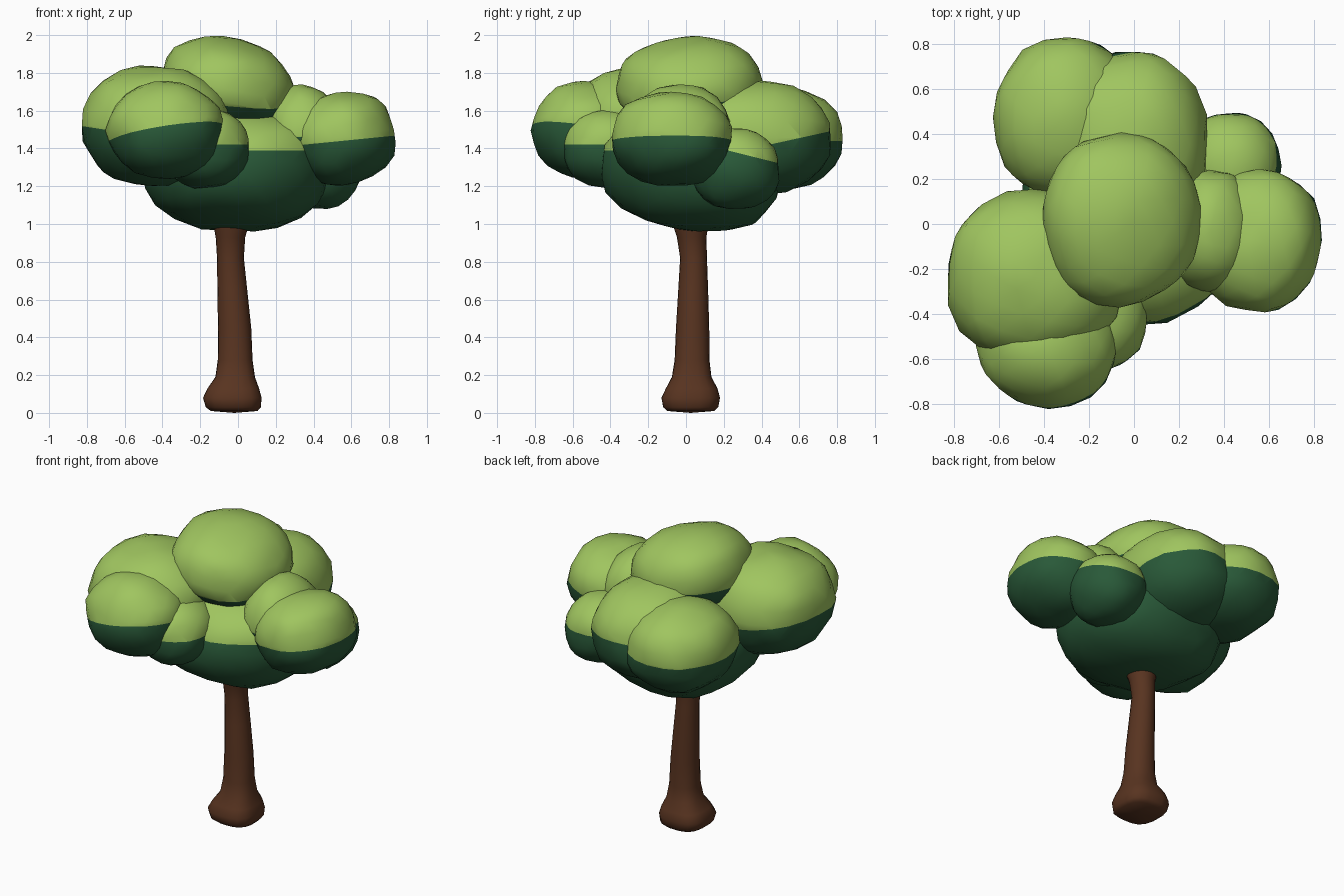
import bpy
import bmesh
import math
from mathutils import Vector, Euler, noise

cube = bpy.data.objects.get("Cube")
if cube:
    bpy.data.objects.remove(cube, do_unlink=True)


def material(name, rgb):
    m = bpy.data.materials.new(name)
    m.use_nodes = True
    m.diffuse_color = (*rgb, 1)
    m.node_tree.nodes["Principled BSDF"].inputs["Base Color"].default_value = (*rgb, 1)
    return m


LIGHT = material("light leaf green", (0.35, 0.56, 0.115))
DARK = material("dark leaf green", (0.022, 0.1, 0.04))
BARK = material("bark brown", (0.098, 0.034, 0.0145))


def finish(bm, name, mats):
    mesh = bpy.data.meshes.new(name)
    bm.to_mesh(mesh)
    bm.free()
    for m in mats:
        mesh.materials.append(m)
    for p in mesh.polygons:
        p.use_smooth = True
    obj = bpy.data.objects.new(name, mesh)
    bpy.context.collection.objects.link(obj)
    return obj


def leaf_clump(name, centre, radii, split, tilt=(0, 0), turn=(0, 0, 0), power=2.25):
    """Lumpy, slightly boxy ball: light above a tilted plane, dark below."""
    centre = Vector(centre)
    spin = Euler([math.radians(a) for a in turn]).to_matrix()
    bm = bmesh.new()
    bmesh.ops.create_icosphere(bm, subdivisions=3, radius=1)
    for v in bm.verts:
        d = v.co.normalized()
        boxy = sum(abs(c) ** power for c in d) ** (-1 / power)
        lump = 1 + 0.06 * noise.noise(d * 2 + centre * 5)
        v.co = centre + spin @ Vector([c * r for c, r in zip(d, radii)]) * boxy * lump
    normal = Vector((-tilt[0], -tilt[1], 1))
    point = Vector((centre.x, centre.y, split))
    bmesh.ops.bisect_plane(bm, geom=bm.verts[:] + bm.edges[:] + bm.faces[:],
                           plane_co=point, plane_no=normal)
    for f in bm.faces:
        f.material_index = int((f.calc_center_median() - point).dot(normal) < 0)
    return finish(bm, name, [LIGHT, DARK])


# Foliage
leaf_clump("core_foliage", (-0.01, 0.03, 1.28), (0.48, 0.47, 0.31), 1.39,
           turn=(-7, 0, 0), power=2.5)
leaf_clump("crown_foliage", (-0.06, 0.02, 1.735), (0.35, 0.385, 0.25), 1.66,
           (-0.1, 0.1), (3, 12, 0), 2.2)
leaf_clump("left_foliage", (0.55, -0.075, 1.45), (0.28, 0.315, 0.245), 1.44,
           (0.1, 0), (0, -10, -10))
leaf_clump("inner_left_foliage", (0.34, -0.03, 1.47), (0.2, 0.27, 0.265), 1.46)
leaf_clump("back_left_foliage", (0.43, 0.26, 1.29), (0.22, 0.235, 0.215), 1.38, (0, -0.25))
leaf_clump("right_foliage", (-0.44, -0.235, 1.52), (0.39, 0.385, 0.315), 1.46, (-0.15, 0))
leaf_clump("front_foliage", (-0.38, -0.54, 1.495), (0.31, 0.275, 0.26), 1.48,
           (0.15, -0.15), power=2.05)
leaf_clump("front_small_foliage", (-0.17, -0.41, 1.4), (0.23, 0.24, 0.21), 1.42)
leaf_clump("back_right_foliage", (-0.3, 0.475, 1.45), (0.32, 0.355, 0.27), 1.44)
leaf_clump("back_foliage", (-0.025, 0.35, 1.455), (0.35, 0.42, 0.31), 1.4, (0, 0.22))

# Trunk rings: height, centre x, centre y, radius, root lobe depth
RINGS = [
    (0.01, -0.02, 0.025, 0.13, 0.05), (0.03, -0.025, 0.025, 0.155, 0.06),
    (0.08, -0.03, 0.025, 0.165, 0.06), (0.13, -0.025, 0.03, 0.145, 0.06),
    (0.19, -0.015, 0.03, 0.109, 0.04), (0.28, -0.015, 0.032, 0.094, 0.02),
    (0.45, -0.018, 0.035, 0.088, 0), (0.65, -0.03, 0.038, 0.079, 0),
    (0.82, -0.04, 0.04, 0.071, 0), (0.93, -0.04, 0.03, 0.078, 0),
    (1.02, -0.035, 0.022, 0.1, 0), (1.15, -0.03, 0.02, 0.12, 0),
]
SIDES = 20
bm = bmesh.new()
loops = []
for z, cx, cy, r, lobe in RINGS:
    ring = []
    for i in range(SIDES):
        a = math.tau * i / SIDES
        rr = r * (1 - lobe * math.cos(4 * a))
        ring.append(bm.verts.new((cx + rr * math.cos(a), cy + rr * math.sin(a), z)))
    loops.append(ring)
for low, high in zip(loops, loops[1:]):
    for i in range(SIDES):
        j = (i + 1) % SIDES
        bm.faces.new((low[i], low[j], high[j], high[i]))
bm.faces.new(loops[0][::-1])
bm.faces.new(loops[-1])
# Slightly rounded underside
for v in bmesh.ops.poke(bm, faces=[f for f in bm.faces if len(f.verts) > 4])["verts"]:
    if v.co.z < 0.5:
        v.co.z = 0
finish(bm, "trunk", [BARK])
